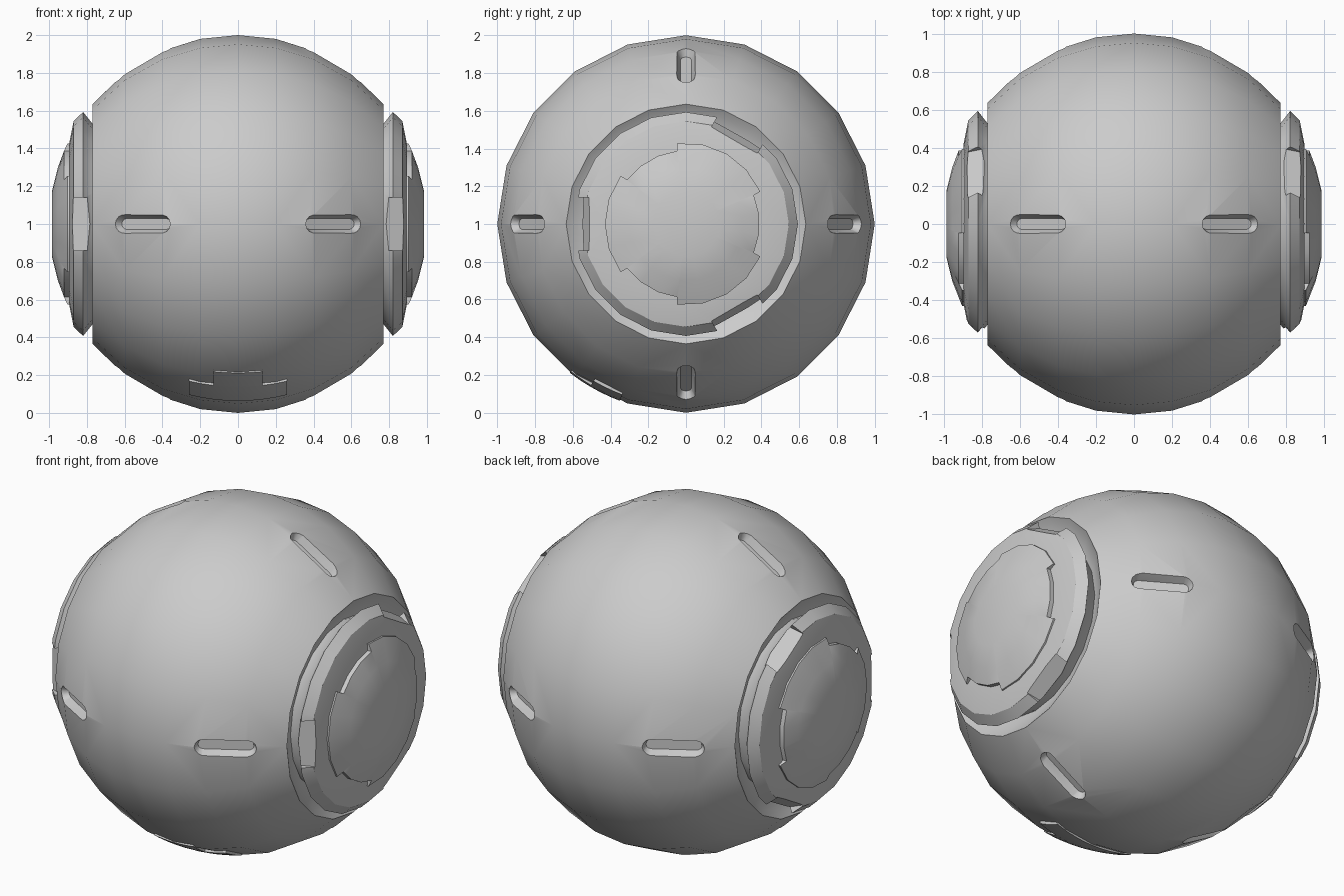
import bpy, bmesh
from math import sin, cos, radians, sqrt
from mathutils import Matrix, Vector

if "Cube" in bpy.data.objects:
    bpy.data.objects.remove(bpy.data.objects["Cube"])

CENTRE = Vector((0, 0, 1))
ROUND = [i * 18 for i in range(20)]


def finish(bm, name):
    bmesh.ops.recalc_face_normals(bm, faces=bm.faces)
    me = bpy.data.meshes.new(name)
    bm.to_mesh(me)
    bm.free()
    ob = bpy.data.objects.new(name, me)
    bpy.context.collection.objects.link(ob)
    return ob


def activate(ob):
    bpy.ops.object.select_all(action='DESELECT')
    ob.select_set(True)
    bpy.context.view_layer.objects.active = ob


def lathe(name, rows, angles=ROUND):
    """Revolve around the x axis. A row is a list of (x, r), one per angle, or a single (x, r)."""
    bm = bmesh.new()
    rings = []
    for row in rows:
        row = row if isinstance(row, list) else [row] * len(angles)
        rings.append([bm.verts.new(CENTRE + Vector((x, r * cos(radians(a)), r * sin(radians(a)))))
                      for (x, r), a in zip(row, angles)])
    n = len(angles)
    for p, q in zip(rings, rings[1:]):
        for i in range(n):
            j = (i + 1) % n
            bm.faces.new((p[i], p[j], q[j], q[i]))
    bm.faces.new(rings[0])
    bm.faces.new(rings[-1])
    return finish(bm, name)


def cut(ob, cutter):
    m = ob.modifiers.new('cut', 'BOOLEAN')
    m.operation = 'DIFFERENCE'
    m.solver = 'EXACT'
    m.object = cutter
    activate(ob)
    bpy.ops.object.modifier_apply(modifier=m.name)
    bpy.data.objects.remove(cutter)


def smooth(ob, angle=32):
    activate(ob)
    bpy.ops.object.shade_smooth_by_angle(angle=radians(angle))


def mirror_x(ob):
    ob.modifiers.new('mirror', 'MIRROR')


def sph(r):
    return (sqrt(1 - r * r), r)


# Body: low-poly sphere with both sides cut off and a sunken seat in each
half = [(0.2, 0.98), (0.4, 0.917), (0.6, 0.8), (0.77, 0.635), (0.745, 0.6), (0.70, 0.5)]
body = lathe('body', [(-x, r) for x, r in reversed(half)] + [(0, 1.0)] + half)

# Tapered slots: four around the body on each side
bm = bmesh.new()
tilt = radians(31)
for side in (1, -1):
    for k in range(4):
        turn = Matrix.Rotation(radians(90 * k), 3, 'X')
        normal = Vector((side * sin(tilt), 0, cos(tilt)))
        along = Vector((side * cos(tilt), 0, -sin(tilt)))
        rings = []
        for h, w in ((-0.05, 0.028), (0.0, 0.05), (0.06, 0.052)):
            ring = []
            for end in (1, -1):
                for i in range(7):
                    a = radians(-90 + 30 * i)
                    u = end * (0.125 + w * cos(a))
                    p = normal * (0.99 + h) + along * u + Vector((0, end * w * sin(a), 0))
                    ring.append(bm.verts.new(CENTRE + turn @ p))
            rings.append(ring)
        for p, q in zip(rings, rings[1:]):
            for i in range(14):
                j = (i + 1) % 14
                bm.faces.new((p[i], p[j], q[j], q[i]))
        bm.faces.new(rings[0])
        bm.faces.new(rings[-1])
cut(body, finish(bm, 'slot_cutter'))
smooth(body)

# Side ring with three slanted notches
ring = lathe('side_ring', [(0.69, 0.5), (0.77, 0.53), (0.82, 0.593), (0.87, 0.545), (0.895, 0.42)])
bm = bmesh.new()
for ang in (60, 180, 300):
    new = bmesh.ops.create_cube(bm, size=1)['verts']
    for v in new:
        x = 0.85 + v.co.x * 0.2
        r = 0.7 if v.co.y > 0 else 0.51 + (0.88 - x) * 0.4
        v.co = CENTRE + Matrix.Rotation(radians(ang), 3, 'X') @ Vector((x, r, v.co.z * 0.28))
cut(ring, finish(bm, 'notch_cutter'))
smooth(ring)
mirror_x(ring)

# Domed side cap whose rim steps in at three places
angles, radii = [], []
for k in range(3):
    for a, r in ((-23, .39), (-8, .39), (8, .39), (23, .39),
                 (23.6, .43), (42, .43), (60, .43), (78, .43), (96.4, .43)):
        angles.append(a + 120 * k)
        radii.append(r)
cap = lathe('side_cap', [[(0.86, r) for r in radii], [sph(r) for r in radii],
                         sph(0.3), sph(0.18)], angles)
smooth(cap)
mirror_x(cap)


# Thin plate with a tab, low on the front
def shell(name, half_width, a0, a1):
    bm = bmesh.new()
    nx, na = 8, 3
    g = {}
    for i in range(nx + 1):
        for j in range(na + 1):
            x = half_width * (2 * i / nx - 1)
            a = radians(a0 + (a1 - a0) * j / na)
            for k, rad in enumerate((0.96, 1.0)):
                r = sqrt(rad * rad - x * x)
                g[i, j, k] = bm.verts.new(CENTRE + Vector((x, -r * sin(a), -r * cos(a))))
    for i in range(nx):
        for j in range(na):
            for k in (0, 1):
                bm.faces.new((g[i, j, k], g[i + 1, j, k], g[i + 1, j + 1, k], g[i, j + 1, k]))
    for i in range(nx):
        for j in (0, na):
            bm.faces.new((g[i, j, 0], g[i + 1, j, 0], g[i + 1, j, 1], g[i, j, 1]))
    for j in range(na):
        for i in (0, nx):
            bm.faces.new((g[i, j, 0], g[i, j + 1, 0], g[i, j + 1, 1], g[i, j, 1]))
    smooth(finish(bm, name))


shell('front_plate', 0.26, 20.5, 30.5)
shell('front_plate_tab', 0.13, 30.5, 38)
